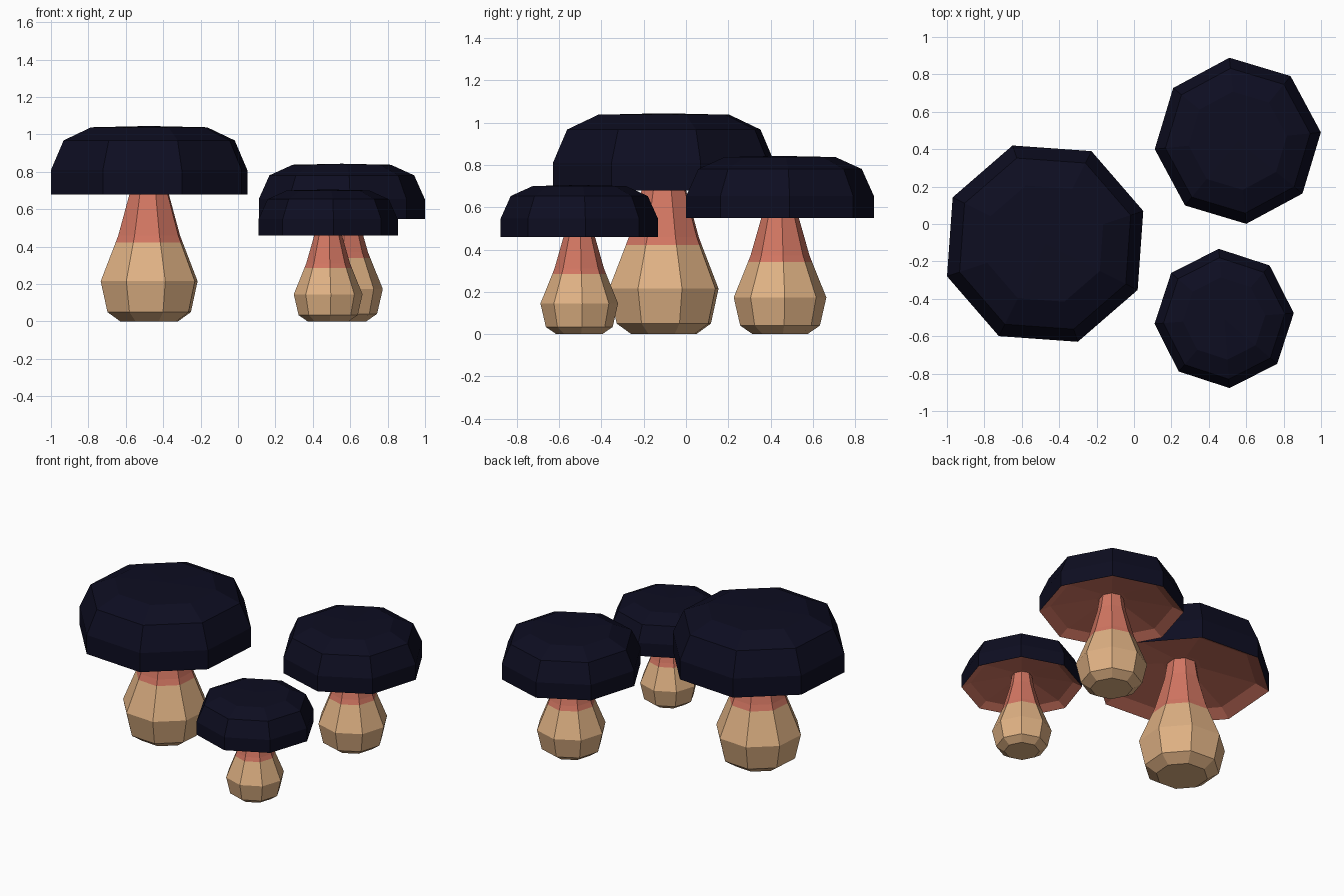
import bpy
import bmesh
import math

if "Cube" in bpy.data.objects:
    bpy.data.objects.remove(bpy.data.objects["Cube"])


def material(name, rgb):
    m = bpy.data.materials.new(name)
    m.diffuse_color = (*rgb, 1.0)
    m.use_nodes = True
    m.node_tree.nodes["Principled BSDF"].inputs["Base Color"].default_value = m.diffuse_color
    return m


NAVY = material("dark_navy", (0.004, 0.004, 0.015))
RED = material("coral_red", (0.645, 0.181, 0.122))
TAN = material("warm_tan", (0.745, 0.445, 0.231))

SIDES = 8

# Profiles (radius, z) of the full-size mushroom
STEM = [(0, 0), (0.162, 0), (0.235, 0.05), (0.273, 0.215),
        (0.189, 0.422), (0.174, 0.46), (0.111, 0.68), (0.09, 0.81)]
STEM_RED_FROM = 4          # stem bands above this ring are red
CAP = [(0, 0.80), (0.12, 0.79), (0.47, 0.725), (0.553, 0.68),
       (0.553, 0.81), (0.482, 0.968), (0.327, 1.038), (0, 1.045)]
CAP_NAVY_FROM = 3          # bands past the rim are the navy outside


def lathe(name, profile, lower, upper, split, centre, scale, angle):
    """Eight-sided turned shape; bands before `split` use the lower material."""
    bm = bmesh.new()
    rings = []
    for r, z in profile:
        if r == 0:
            rings.append([bm.verts.new((0, 0, z * scale))] * SIDES)
            continue
        rings.append([bm.verts.new((r * scale * math.cos(angle + math.tau * i / SIDES),
                                    r * scale * math.sin(angle + math.tau * i / SIDES),
                                    z * scale)) for i in range(SIDES)])
    for k in range(len(rings) - 1):
        for i in range(SIDES):
            j = (i + 1) % SIDES
            quad = [rings[k][i], rings[k][j], rings[k + 1][j], rings[k + 1][i]]
            face = bm.faces.new(list(dict.fromkeys(quad)))
            face.material_index = 0 if k < split else 1
    bm.normal_update()
    mesh = bpy.data.meshes.new(name)
    bm.to_mesh(mesh)
    bm.free()
    mesh.materials.append(lower)
    mesh.materials.append(upper)
    obj = bpy.data.objects.new(name, mesh)
    obj.location = (*centre, 0)
    bpy.context.collection.objects.link(obj)


# Three mushrooms: label, centre, scale, rotation
for label, centre, scale, deg in [
    ("large", (-0.475, -0.105), 1.0, 18.4),
    ("medium", (0.555, 0.445), 0.807, 5.8),
    ("small", (0.482, -0.505), 0.675, 4.4),
]:
    a = math.radians(deg)
    lathe(label + "_stem", STEM, TAN, RED, STEM_RED_FROM, centre, scale, a)
    lathe(label + "_cap", CAP, RED, NAVY, CAP_NAVY_FROM, centre, scale, a)
